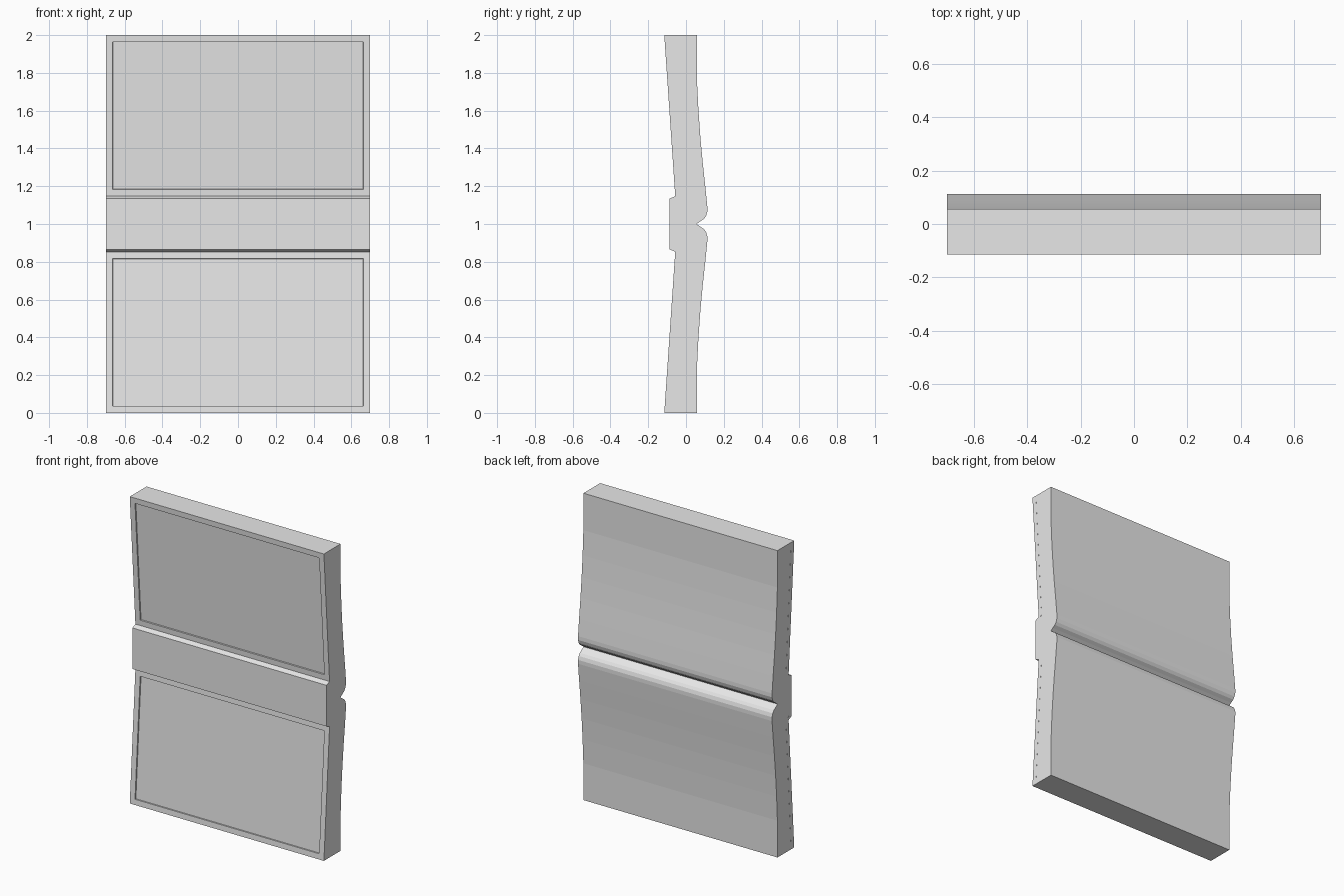
import bpy
import bmesh

cube = bpy.data.objects.get("Cube")
if cube:
    bpy.data.objects.remove(cube, do_unlink=True)

HALF_WIDTH = 0.70
MID = 1.0  # height of the fold

grey = bpy.data.materials.new("light grey")
grey.use_nodes = True
grey.diffuse_color = (0.8, 0.8, 0.8, 1)
grey.node_tree.nodes["Principled BSDF"].inputs["Base Color"].default_value = (0.8, 0.8, 0.8, 1)


def mirrored(points):
    """Follow (y, height above fold) points down from the top, then mirror them below."""
    upper = [(y, MID + h) for y, h in points]
    lower = [(y, MID - h) for y, h in reversed(points) if h > 0]
    return upper + lower


def extrude_profile(outline, half):
    """Solid with a closed (y, z) outline, running along x."""
    bm = bmesh.new()
    cap = bm.faces.new([bm.verts.new((-half, y, z)) for y, z in outline])
    ext = bmesh.ops.extrude_face_region(bm, geom=[cap], use_keep_orig=True)
    verts = [g for g in ext["geom"] if isinstance(g, bmesh.types.BMVert)]
    bmesh.ops.translate(bm, verts=verts, vec=(2 * half, 0, 0))
    bmesh.ops.recalc_face_normals(bm, faces=bm.faces)
    return bm


def finish(bm, name):
    mesh = bpy.data.meshes.new(name)
    bm.to_mesh(mesh)
    bm.free()
    mesh.materials.append(grey)
    obj = bpy.data.objects.new(name, mesh)
    bpy.context.collection.objects.link(obj)
    return obj


# Cover: two tilted boards joined by a raised spine
outer = mirrored([(-0.115, 1.0), (-0.057, 0.147), (-0.088, 0.134)])
inner = mirrored([(-0.083, 1.0), (-0.030, 0.152), (-0.062, 0.120)])
cover = extrude_profile(outer + inner[::-1], HALF_WIDTH)

# Shallow recessed panel on the outside of each board
boards = [f for f in cover.faces
          if f.normal.y < -0.9 and f.calc_area() > 0.8]
bmesh.ops.inset_individual(cover, faces=boards, thickness=0.036, use_even_offset=True)
bmesh.ops.inset_individual(cover, faces=boards, thickness=0.001, depth=-0.008,
                           use_even_offset=True)
finish(cover, "cover")

# Page block: bulging leaves that dip into the gutter, seated just inside the cover
leaves = mirrored([(0.057, 1.0), (0.058, 0.76), (0.066, 0.60), (0.076, 0.46),
                   (0.088, 0.33), (0.102, 0.20), (0.113, 0.09), (0.113, 0.065),
                   (0.106, 0.042), (0.094, 0.026), (0.074, 0.013), (0.057, 0.0)])
seat = mirrored([(-0.089, 1.0), (-0.036, 0.148), (-0.068, 0.122)])
finish(extrude_profile(leaves + seat[::-1], HALF_WIDTH - 0.0005), "page_block")
